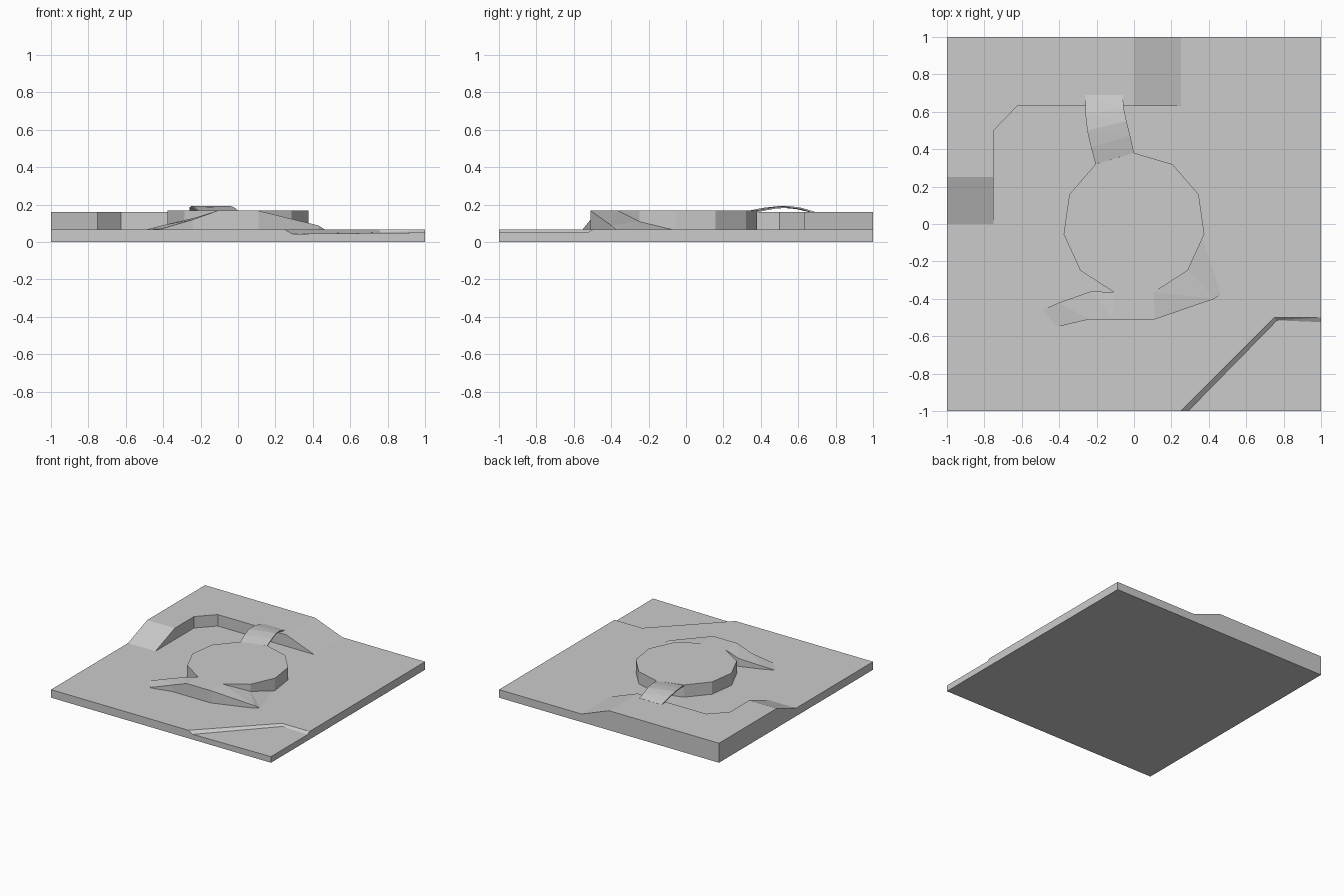
import bpy, bmesh
from math import sin, cos, pi

if "Cube" in bpy.data.objects:
    bpy.data.objects.remove(bpy.data.objects["Cube"])

G, P, T = 0.066, 0.16, 0.167   # ground, back plateau and island heights


def build(name, faces, base=None):
    """Surface from faces of points; with a base, drop walls to it and close the bottom."""
    bm = bmesh.new()
    for f in faces:
        bm.faces.new([bm.verts.new(p) for p in f])
    bmesh.ops.remove_doubles(bm, verts=bm.verts[:], dist=1e-4)
    if base is not None:
        rim = [e for e in bm.edges if e.is_boundary]
        new = bmesh.ops.extrude_edge_only(bm, edges=rim)["geom"]
        for v in new:
            if isinstance(v, bmesh.types.BMVert):
                v.co.z = base
        bmesh.ops.holes_fill(bm, edges=[e for e in bm.edges if e.is_boundary], sides=0)
        bmesh.ops.recalc_face_normals(bm, faces=bm.faces[:])
    bmesh.ops.triangulate(bm, faces=[f for f in bm.faces if len(f.verts) > 3])
    me = bpy.data.meshes.new(name)
    bm.to_mesh(me)
    bm.free()
    ob = bpy.data.objects.new(name, me)
    bpy.context.collection.objects.link(ob)
    return ob


def at(pts, z):
    return [(x, y, z) for x, y in pts]


def strip(a, b):
    return [[a[i], b[i], b[i + 1], a[i + 1]] for i in range(len(a) - 1)]


# Terrain: ground, raised back corner with two ramps, sunken front corner
cliff = [(-.75, .25), (-.75, .5), (-.625, .63), (0, .63)]
ground = at([(-1, -1), (.25, -1), (.75, -.5), (1, -.5), (1, 1), (.25, 1), (.25, .63)]
            + cliff[::-1] + [(-.75, 0), (-1, 0)], G)
plateau = at([(-1, .25)] + cliff + [(0, 1), (-1, 1)], P)
left_ramp = at([(-1, 0), (-.75, 0)], G) + at([(-.75, .25), (-1, .25)], P)
back_ramp = at([(.25, .63), (.25, 1)], G) + at([(0, 1), (0, .63)], P)
bank = at([(.25, -1), (.75, -.5), (1, -.5)], G)
shore = [(.29, -1, .043), (.765, -.515, .05), (1, -.525, .05)]
terrain = [ground, plateau, left_ramp, back_ramp,
           [(-.75, 0, G), (-.75, .25, G), (-.75, .25, P)],
           [(.25, .63, G), (0, .63, P), (0, .63, G)],
           shore[::-1] + [(1, -1, .05)]]
terrain += strip(at(cliff, G), at(cliff, P)) + strip(bank, shore)
build("terrain", terrain, 0)

# Island: eleven-sided mound with a front ledge sloping down to the left
R = 0.38
disc = [(R * cos(pi / 2 - i * 2 * pi / 11), R * sin(pi / 2 - i * 2 * pi / 11), T)
        for i in range(11)]
B, A = disc[5], disc[6]
front = [(.11, -.51, T), (-.11, -.51, T), (-.24, -.51, .12), (-.41, -.55, .07)]
back = [B, A, (-.23, -.36, .13), (-.40, -.42, .09)]
toe = [back[-1], front[-1], (-.49, -.46, G)]
build("island", [disc[::-1]] + strip(back, front) + [toe], .03)

# Right ramp curling down around the mound
outer = [front[0], (.43, -.40, .088), (.465, -.375, G)]
inner = [B, (.28, -.24, .11), (.36, -.05, G)]
build("island_ramp", strip(inner, outer), .03)

# Arched bridge from the island to the plateau
left = [(-.205, .32, .164), (-.23, .41, .182), (-.25, .50, .192), (-.26, .59, .184), (-.26, .69, .161)]
right = [(0, .38, .168), (-.02, .47, .185), (-.04, .55, .192), (-.055, .62, .182), (-.06, .69, .161)]
bridge = build("bridge", strip(left, right))
sol = bridge.modifiers.new("thickness", "SOLIDIFY")
sol.thickness = 0.008
sol.offset = -1
